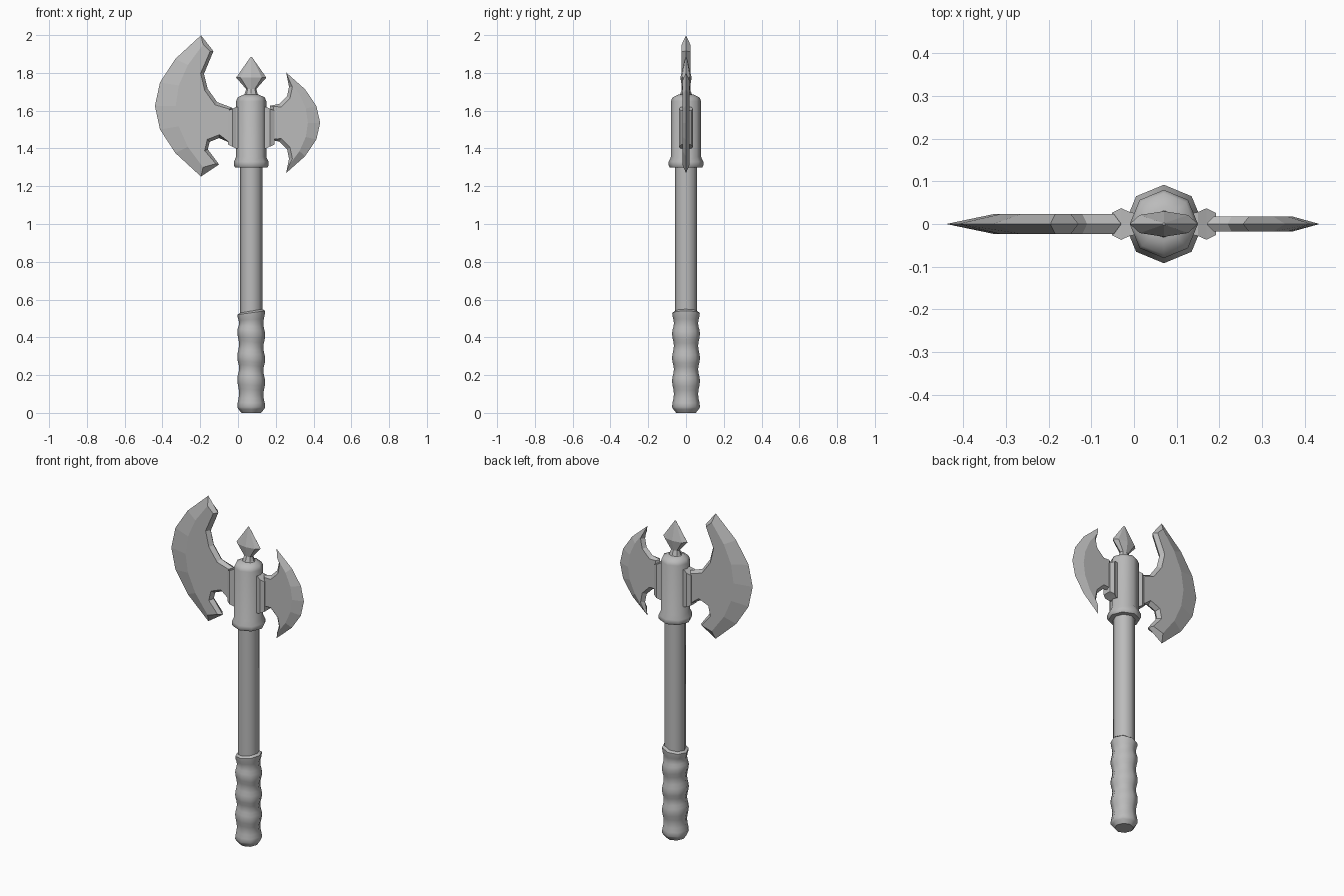
import bpy, bmesh
from math import sin, cos, pi, radians
from mathutils import Vector

if "Cube" in bpy.data.objects:
    bpy.data.objects.remove(bpy.data.objects["Cube"], do_unlink=True)

AXIS = 0.07   # x of the handle's centre line
SHADE = 0.5

grey = bpy.data.materials.new("plain grey")
grey.use_nodes = True
colour = (SHADE, SHADE, SHADE, 1)
grey.diffuse_color = colour
grey.node_tree.nodes["Principled BSDF"].inputs["Base Color"].default_value = colour


def loft(name, rings, smooth_angle=None):
    """Skin a list of closed rings and cap both ends."""
    bm = bmesh.new()
    loops = [[bm.verts.new(point) for point in ring] for ring in rings]
    for lower, upper in zip(loops, loops[1:]):
        for i in range(len(lower)):
            bm.faces.new((lower[i - 1], lower[i], upper[i], upper[i - 1]))
    bm.faces.new(loops[0])
    bm.faces.new(loops[-1])
    bmesh.ops.recalc_face_normals(bm, faces=bm.faces)
    mesh = bpy.data.meshes.new(name)
    bm.to_mesh(mesh)
    bm.free()
    mesh.materials.append(grey)
    obj = bpy.data.objects.new(name, mesh)
    bpy.context.collection.objects.link(obj)
    if smooth_angle:
        bpy.ops.object.select_all(action='DESELECT')
        obj.select_set(True)
        bpy.context.view_layer.objects.active = obj
        bpy.ops.object.shade_smooth_by_angle(angle=radians(smooth_angle))


def octagon(z, radius, slant=0, depth=None):
    """Eight-sided ring about the handle axis, optionally tilted or flattened."""
    depth = radius if depth is None else depth
    angles = [i * pi / 4 for i in range(8)]
    return [(AXIS + radius * cos(a), depth * sin(a), z + slant * cos(a)) for a in angles]


def turned(name, profile):
    loft(name, [octagon(*step) for step in profile], 50)


# Wrapped grip: bands with flared ends and narrow waists, divided by slanted seams
seams = [(0.03, 0), (0.17, -0.007), (0.29, -0.006), (0.42, -0.01), (0.53, 0.01)]
grip = [(0, 0.052), (0.02, 0.068)]
STEPS = 6
for (low, low_slant), (high, high_slant) in zip(seams, seams[1:]):
    for step in range(STEPS):
        t = step / STEPS
        radius = 0.069 + 0.005 * cos(2 * pi * t)
        grip.append((low + (high - low) * t, radius, low_slant + (high_slant - low_slant) * t))
top, slant = seams[-1]
grip += [(top, 0.073, slant), (top + 0.01, 0.058, slant)]
turned("grip", grip)

turned("handle", [(0.5, 0.059), (1.32, 0.059)])

# Socket with flared collar and rounded shoulder
BODY, COLLAR = 0.08, 0.092
turned("socket", [(1.3, 0.086), (1.31, COLLAR), (1.33, COLLAR), (1.355, BODY),
                  (1.65, BODY), (1.67, 0.072), (1.685, 0.04)])

# Top spike: flared foot, narrow neck and flattened diamond head
loft("top_spike", [
    octagon(z, width, depth=depth) for z, width, depth in
    ((1.67, 0.05, 0.035), (1.69, 0.034, 0.03), (1.715, 0.027, 0.02),
     (1.775, BODY, 0.03), (1.885, 0.003, 0.003))])


def mount(name, side):
    """Chamfered block between the socket and a blade."""
    corners = ((-1, -1), (1, -1), (1, 1), (-1, 1))
    sections = ((0.06, 0.024, 0.11), (BODY, 0.028, 0.11), (0.1, 0.037, 0.1), (0.122, 0.026, 0.09))
    loft(name, [[(AXIS + side * out, sy * depth, 1.51 + sz * height) for sy, sz in corners]
                for out, depth, height in sections])


def bow(tip, reach, half_height, count=7):
    """Parabolic cutting edge, listed from the upper tip to the lower one."""
    spread = [1 - 2 * i / (count - 1) for i in range(count)]
    return [Vector((tip + reach * (1 - u * u), half_height * u)) for u in spread]


def blade(name, side, middle, edge, bevel, back, thickness):
    """Sharp outline at y = 0 with a flat inset cheek on either face."""
    outline = edge + [Vector(point) for point in back]
    cheek = list(bevel)
    for i in range(len(edge), len(outline)):
        along = (outline[(i + 1) % len(outline)] - outline[i - 1]).normalized()
        cheek.append(outline[i] + 0.018 * Vector((along.y, -along.x)))

    def ring(points, y):
        return [(AXIS + side * p.x, y, middle + p.y) for p in points]

    loft(name, [ring(cheek, -thickness), ring(outline, 0), ring(cheek, thickness)])


mount("right_mount", -1)
mount("left_mount", 1)

# Large blade: hooked below, swept up above
blade("large_blade", -1, 1.625,
      bow(0.266, 0.244, 0.374), bow(0.255, 0.145, 0.325),
      [(0.17, -0.31), (0.23, -0.23), (0.22, -0.19), (0.17, -0.17), (0.1, -0.2),
       (0.1, -0.01), (0.18, 0.02), (0.23, 0.09), (0.25, 0.17), (0.2, 0.29)], 0.023)

# Small blade: crescent with the same back above and below
half_back = [(0.1, 0.09), (0.15, 0.1), (0.19, 0.14), (0.2, 0.19)]
mirrored = [(out, -z) for out, z in reversed(half_back)]
blade("small_blade", 1, 1.536,
      bow(0.185, 0.18, 0.266), bow(0.2, 0.1, 0.225), mirrored + half_back, 0.018)
